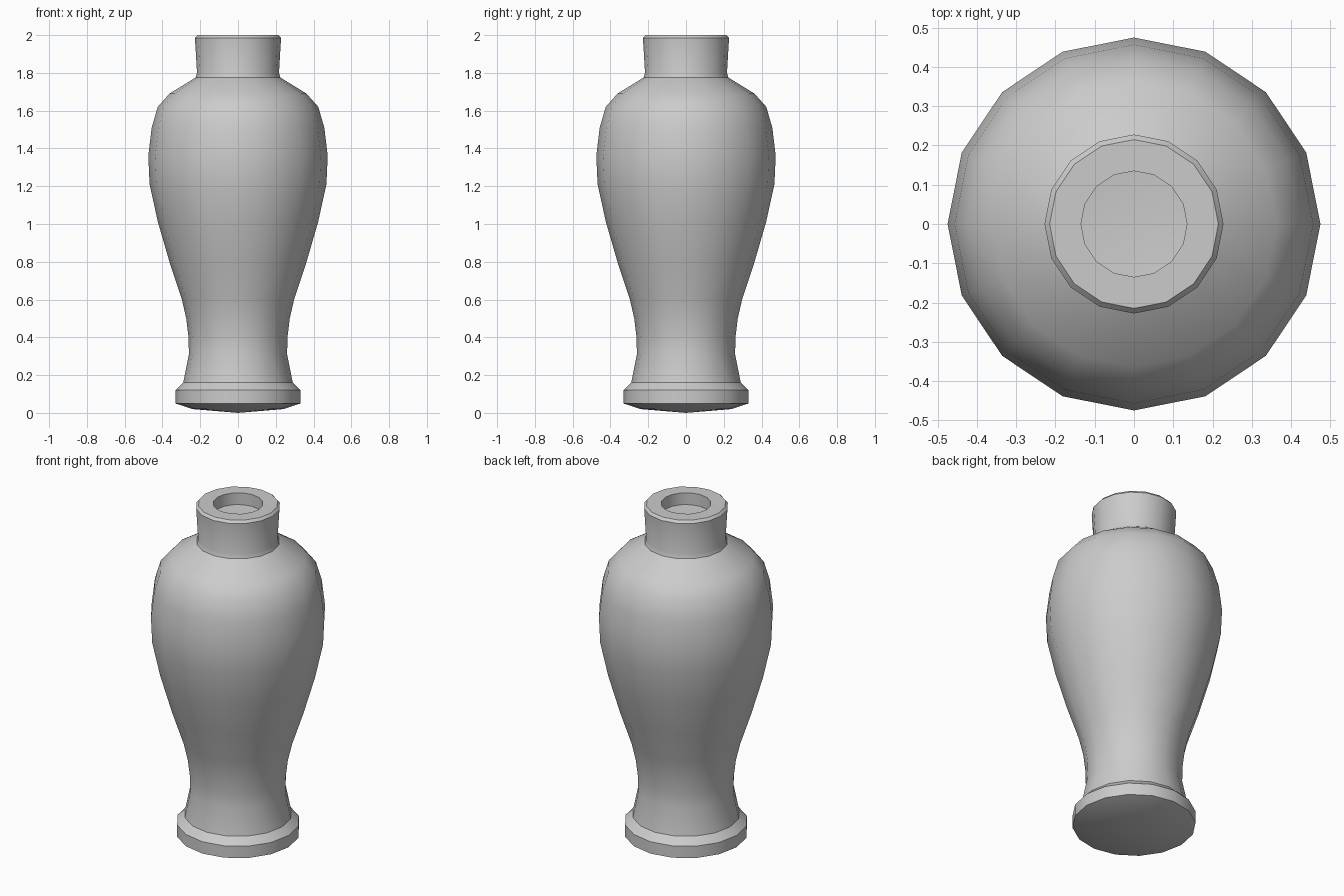
import bpy, bmesh
from math import cos, sin, tau, radians

if "Cube" in bpy.data.objects:
    bpy.data.objects.remove(bpy.data.objects["Cube"])

SIDES = 16


def lathe(name, profile):
    """Spin a list of (radius, height) points round z; radius 0 makes a pole."""
    bm = bmesh.new()
    rings = []
    for r, z in profile:
        n = SIDES if r > 0 else 1
        rings.append([bm.verts.new((r * cos(tau * i / SIDES), r * sin(tau * i / SIDES), z))
                      for i in range(n)])
    for a, b in zip(rings, rings[1:]):
        for i in range(SIDES):
            j = (i + 1) % SIDES
            if len(a) == 1:
                bm.faces.new((a[0], b[j], b[i]))
            elif len(b) == 1:
                bm.faces.new((a[i], a[j], b[0]))
            else:
                bm.faces.new((a[i], a[j], b[j], b[i]))
    bmesh.ops.recalc_face_normals(bm, faces=bm.faces)
    mesh = bpy.data.meshes.new(name)
    bm.to_mesh(mesh)
    bm.free()
    obj = bpy.data.objects.new(name, mesh)
    bpy.context.collection.objects.link(obj)
    bpy.context.view_layer.objects.active = obj
    obj.select_set(True)
    bpy.ops.object.shade_smooth_by_angle(angle=radians(30))
    return obj


# Foot with slightly domed underside
foot = [(0, 0), (0.24, 0.02), (0.332, 0.05), (0.332, 0.12), (0.29, 0.16)]
# Waist, belly and shoulder
body = [(0.26, 0.31), (0.262, 0.4), (0.274, 0.5), (0.297, 0.6), (0.36, 0.79),
        (0.424, 1.01), (0.468, 1.21), (0.475, 1.36), (0.457, 1.51),
        (0.425, 1.62), (0.363, 1.69), (0.225, 1.775), (0.217, 1.8)]
# Neck, rim and shallow mouth
neck = [(0.228, 1.985), (0.215, 2.0), (0.135, 2.0), (0.135, 1.93), (0, 1.92)]

lathe("vase", foot + body + neck)
